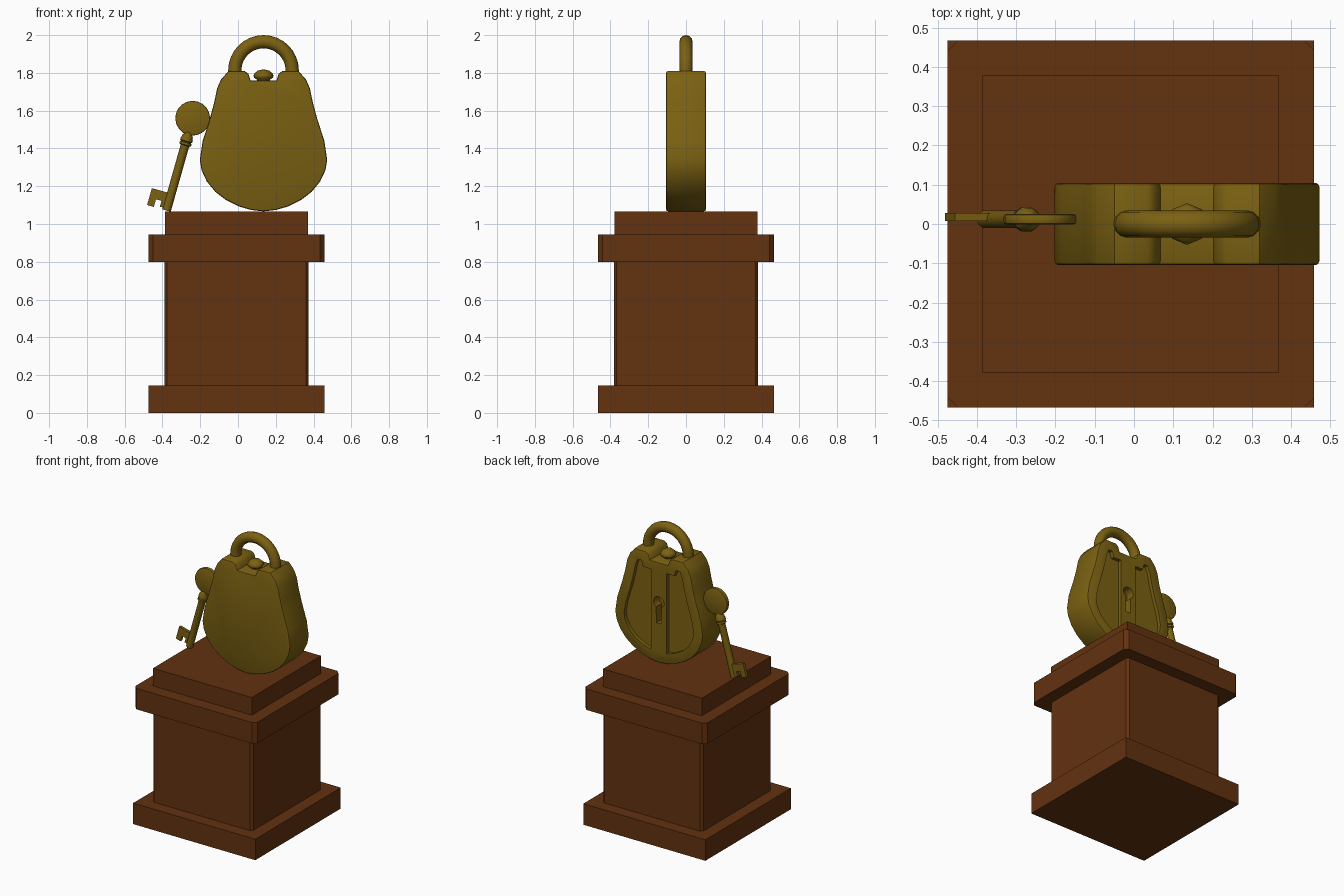
import bpy, bmesh, math
from mathutils import Matrix, Vector

if "Cube" in bpy.data.objects:
    bpy.data.objects.remove(bpy.data.objects["Cube"])

CX = -0.008   # pedestal centre
LX = 0.135    # padlock centre


def material(name, rgb):
    m = bpy.data.materials.new(name)
    m.diffuse_color = (*rgb, 1)
    m.use_nodes = True
    m.node_tree.nodes["Principled BSDF"].inputs["Base Color"].default_value = m.diffuse_color
    return m


WOOD = material("wood", (0.125, 0.032, 0.005))
BRASS = material("brass", (0.2, 0.12, 0.006))


def finish(name, bm, mat, smooth=None):
    bmesh.ops.recalc_face_normals(bm, faces=bm.faces[:])
    me = bpy.data.meshes.new(name)
    bm.to_mesh(me)
    bm.free()
    ob = bpy.data.objects.new(name, me)
    bpy.context.collection.objects.link(ob)
    me.materials.append(mat)
    if smooth:
        shade(ob, smooth)
    return ob


def shade(ob, angle):
    bpy.ops.object.select_all(action='DESELECT')
    bpy.context.view_layer.objects.active = ob
    ob.select_set(True)
    bpy.ops.object.shade_smooth_by_angle(angle=math.radians(angle))


def apply_mods(ob):
    bpy.context.view_layer.objects.active = ob
    for m in list(ob.modifiers):
        bpy.ops.object.modifier_apply(modifier=m.name)


def prism(bm, pts, y0, y1):
    """Extrude an (x, z) outline from y0 to y1."""
    f = bm.faces.new([bm.verts.new((x, y0, z)) for x, z in pts])
    r = bmesh.ops.extrude_face_region(bm, geom=[f])
    bmesh.ops.translate(bm, vec=(0, y1 - y0, 0),
                        verts=[v for v in r['geom'] if isinstance(v, bmesh.types.BMVert)])


def lathe(bm, profile, n, mat=Matrix()):
    """Spin an (r, z) profile around local z."""
    rings = [[bm.verts.new(mat @ Vector((r * math.cos(2 * math.pi * i / n),
                                         r * math.sin(2 * math.pi * i / n), z)))
              for i in range(n)] for r, z in profile]
    for a, b in zip(rings, rings[1:]):
        for i in range(n):
            bm.faces.new((a[i], a[(i + 1) % n], b[(i + 1) % n], b[i]))
    bm.faces.new(rings[0][::-1])
    bm.faces.new(rings[-1])


# Pedestal: stacked blocks, some with chamfered upright corners
for name, h, z0, z1, c in (("pedestal_base", 0.467, 0, 0.145, 0),
                           ("pedestal_column", 0.382, 0.145, 0.8, 0.015),
                           ("pedestal_cap", 0.467, 0.8, 0.945, 0.025),
                           ("pedestal_top_slab", 0.378, 0.945, 1.067, 0)):
    bm = bmesh.new()
    bmesh.ops.create_cube(bm, size=1, matrix=Matrix.Translation((CX, 0, (z0 + z1) / 2))
                          @ Matrix.Diagonal((2 * h, 2 * h, z1 - z0, 1)))
    if c:
        up = [e for e in bm.edges if abs(e.verts[0].co.z - e.verts[1].co.z) > 0.05]
        bmesh.ops.bevel(bm, geom=up, offset=c, segments=1, affect='EDGES')
    finish(name, bm, WOOD)

# Padlock body: mirrored half outline, bevelled front and back rims
half = [(0.065, 1.074), (0.13, 1.093), (0.2, 1.128), (0.255, 1.17), (0.3, 1.225),
        (0.328, 1.285), (0.337, 1.34), (0.322, 1.44), (0.285, 1.555), (0.262, 1.64),
        (0.245, 1.72), (0.225, 1.765), (0.185, 1.81), (0.1, 1.81), (0.08, 1.795), (0.068, 1.76)]
outline = [(LX, 1.067)] + [(LX + x, z) for x, z in half] + [(LX - x, z) for x, z in half[::-1]]
bm = bmesh.new()
prism(bm, outline, -0.105, 0.105)
body = finish("padlock_body", bm, BRASS)
bev = body.modifiers.new("rim", 'BEVEL')
bev.width, bev.segments, bev.angle_limit = 0.01, 2, math.radians(80)

# Cutters: two sunken panels beside a centre bar, and the keyhole
panel = [(0.06, 1.145), (0.12, 1.163), (0.18, 1.195), (0.23, 1.243), (0.259, 1.3), (0.266, 1.345),
         (0.25, 1.43), (0.215, 1.54), (0.192, 1.63), (0.178, 1.7), (0.16, 1.74), (0.132, 1.74),
         (0.12, 1.7), (0.06, 1.7)]
bm = bmesh.new()
for s in (1, -1):
    prism(bm, [(LX + s * x, z) for x, z in panel], 0.08, 0.15)
hole = [(LX + 0.018, 1.34)]
for i in range(13):
    a = math.radians(-60 + 25 * i)
    hole.append((LX + 0.04 * math.cos(a), 1.485 + 0.04 * math.sin(a)))
hole.append((LX - 0.018, 1.34))
prism(bm, hole, 0.045, 0.15)
cutter = finish("panel_cutter", bm, BRASS)
cutter.hide_render = True
boo = body.modifiers.new("panels", 'BOOLEAN')
boo.object, boo.operation, boo.solver = cutter, 'DIFFERENCE', 'EXACT'
apply_mods(body)
bpy.data.objects.remove(cutter)
shade(body, 35)

# Shackle: round tube swept over a half circle with short buried legs
bm = bmesh.new()
R, r, n = 0.152, 0.035, 12
path = [((R, 1.74), 0)]
path += [((R * math.cos(t), 1.813 + R * math.sin(t)), t) for t in
         (math.pi * i / 16 for i in range(17))]
path += [((-R, 1.74), math.pi)]
rings = []
for (x, z), t in path:
    rings.append([bm.verts.new((LX + x + r * math.cos(a) * math.cos(t), r * math.sin(a),
                                z + r * math.cos(a) * math.sin(t)))
                  for a in (2 * math.pi * k / n for k in range(n))])
for a, b in zip(rings, rings[1:]):
    for k in range(n):
        bm.faces.new((a[k], a[(k + 1) % n], b[(k + 1) % n], b[k]))
bm.faces.new(rings[0])
bm.faces.new(rings[-1])
finish("shackle", bm, BRASS, 40)

# Knob on the notch between the shackle legs
bm = bmesh.new()
lathe(bm, [(0.03, 1.75), (0.034, 1.764), (0.05, 1.774), (0.053, 1.785), (0.047, 1.798),
           (0.03, 1.812), (0.01, 1.817)], 8, Matrix.Translation((LX, 0, 0)))
finish("knob", bm, BRASS, 50)

# Key: modelled hanging down from its bow, then tilted against the lock
tilt = Matrix.Translation((-0.24, 0.012, 1.56)) @ Matrix.Rotation(math.radians(15.8), 4, 'Y')

bm = bmesh.new()
prism(bm, [(0.092 * math.cos(math.pi * i / 10), 0.092 * math.sin(math.pi * i / 10))
           for i in range(20)], -0.013, 0.013)
rim = [e for e in bm.edges if abs(e.verts[0].co.y - e.verts[1].co.y) < 0.001]
bmesh.ops.bevel(bm, geom=rim, offset=0.006, segments=2, affect='EDGES', profile=0.5)
bm.transform(tilt)
finish("key_bow", bm, BRASS, 40)

bm = bmesh.new()
lathe(bm, [(0.023, -0.508), (0.023, -0.16), (0.025, -0.15), (0.032, -0.146), (0.032, -0.134),
           (0.026, -0.13), (0.033, -0.126), (0.033, -0.114), (0.03, -0.108),
           (0.03, -0.1), (0.012, -0.075)], 10, tilt)
finish("key_shaft", bm, BRASS, 40)

bm = bmesh.new()
prism(bm, [(0, -0.415), (-0.107, -0.415), (-0.107, -0.508), (-0.07, -0.508), (-0.07, -0.466),
           (-0.04, -0.466), (-0.04, -0.498), (0, -0.498)], -0.004, 0.016)
bm.transform(tilt)
finish("key_bit", bm, BRASS)
